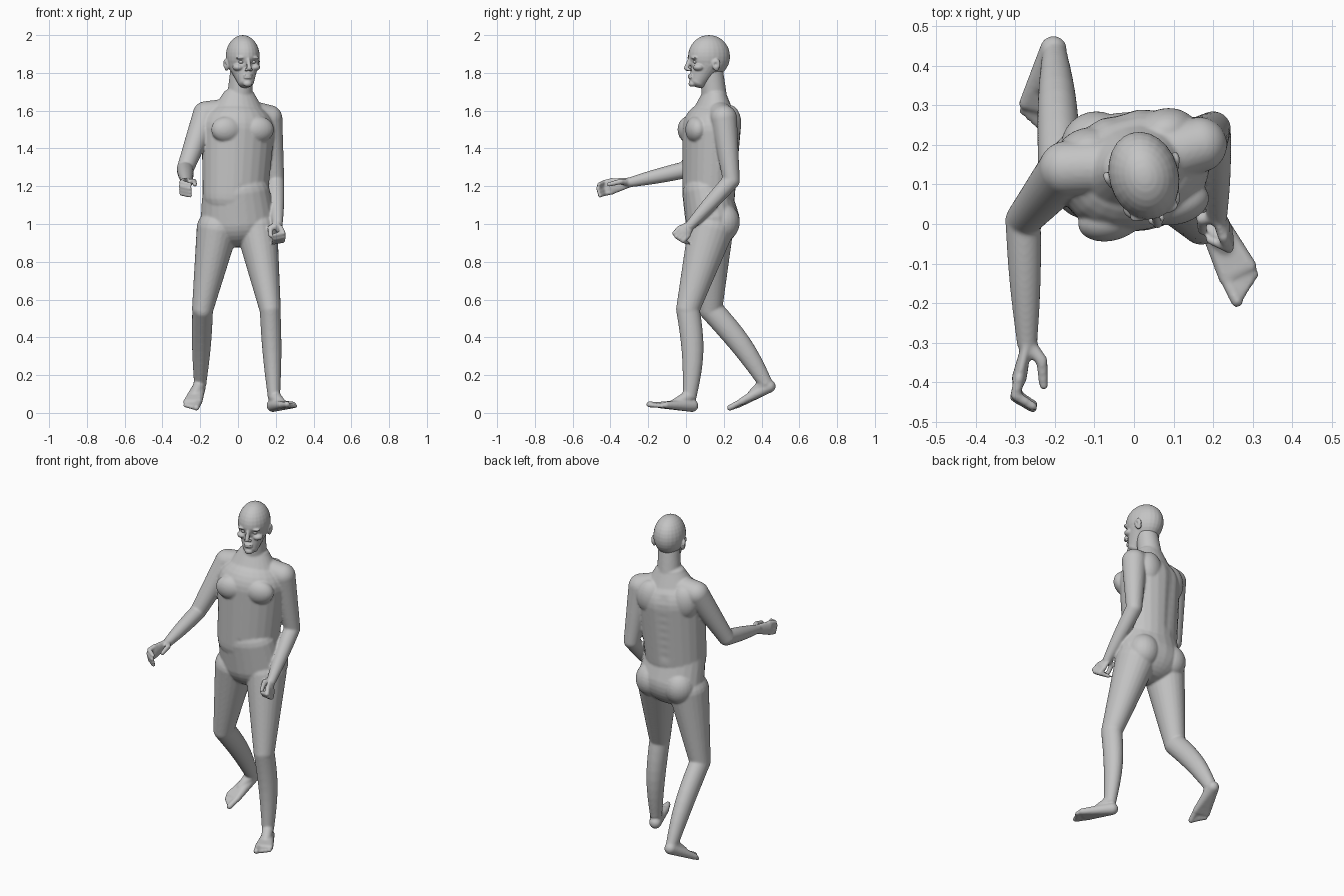
import bpy
import bmesh
import math
from mathutils import Vector, Matrix

cube = bpy.data.objects.get("Cube")
if cube:
    bpy.data.objects.remove(cube, do_unlink=True)

skin = bpy.data.materials.new("matte grey")
skin.use_nodes = True
GREY = (0.55, 0.55, 0.55, 1)
skin.diffuse_color = GREY
skin.node_tree.nodes["Principled BSDF"].inputs["Base Color"].default_value = GREY

X, Y, Z = Matrix.Identity(3)
SIDES = 24
STEPS = 8


def bone(bm, start, end, r_start, r_end, depth=1.0, bulge=0.0, bow=Vector(), side=X, cap=1.0):
    """Tapered limb with round ends; depth flattens it, bulge and bow shape its middle."""
    start, end = Vector(start), Vector(end)
    along = (end - start).normalized()
    across = (side - along * side.dot(along)).normalized()
    front = along.cross(across)

    # Stations along the limb: rounded cap, shaft, rounded cap
    stations = []
    angles = [math.pi / 2 * k / STEPS for k in range(1, STEPS)]
    for angle in reversed(angles):
        reach = r_start * min(depth, 1) * cap * math.sin(angle)
        stations.append((start - along * reach, r_start * math.cos(angle)))
    for k in range(STEPS + 1):
        t = k / STEPS
        swell = math.sin(math.pi * t)
        radius = r_start + (r_end - r_start) * t + bulge * swell
        stations.append((start.lerp(end, t) + bow * swell, radius))
    for angle in angles:
        reach = r_end * min(depth, 1) * cap * math.sin(angle)
        stations.append((end + along * reach, r_end * math.cos(angle)))

    loops = []
    for centre, radius in stations:
        turn = [math.tau * k / SIDES for k in range(SIDES)]
        loops.append([bm.verts.new(centre + (across * math.cos(a) + front * depth * math.sin(a)) * radius)
                      for a in turn])
    for low, high in zip(loops, loops[1:]):
        for k in range(SIDES):
            n = (k + 1) % SIDES
            bm.faces.new((low[k], low[n], high[n], high[k]))
    bm.faces.new(loops[0][::-1])
    bm.faces.new(loops[-1])


def ball(bm, centre, radii, frame=Matrix(), tilt=0):
    """Ellipsoid placed inside a frame."""
    place = frame @ Matrix.Translation(centre) @ Matrix.Rotation(tilt, 4, "X")
    bmesh.ops.create_uvsphere(bm, u_segments=SIDES, v_segments=STEPS * 2, radius=1,
                              matrix=place @ Matrix.Diagonal((*radii, 1)))


def finish(bm, name, voxel, dents=()):
    """Fuse the overlapping volumes into one skin, then press in the dents."""
    bmesh.ops.recalc_face_normals(bm, faces=bm.faces)
    mesh = bpy.data.meshes.new(name)
    bm.to_mesh(mesh)
    bm.free()
    ob = bpy.data.objects.new(name, mesh)
    bpy.context.scene.collection.objects.link(ob)
    remesh = ob.modifiers.new("fuse", "REMESH")
    remesh.mode = "VOXEL"
    remesh.voxel_size = voxel
    smooth = ob.modifiers.new("soften", "SMOOTH")
    smooth.factor = 0.5
    smooth.iterations = 6
    depsgraph = bpy.context.evaluated_depsgraph_get()
    fused = bpy.data.meshes.new_from_object(ob.evaluated_get(depsgraph))
    ob.modifiers.clear()
    ob.data = fused
    for centre, radius, push in dents:
        for v in fused.vertices:
            distance = (v.co - centre).length / radius
            if distance < 3:
                v.co += push * math.exp(-distance * distance)
    fused.materials.clear()
    fused.materials.append(skin)
    fused.shade_smooth()


def arm(bm, shoulder, elbow, wrist):
    bone(bm, (0, .15, 1.6), shoulder, .07, .07)
    bone(bm, shoulder, elbow, .07, .045)
    bone(bm, elbow, wrist, .045, .026, bulge=.004)


def hand(bm, wrist, knuckles, across, curl):
    """Palm, four fingers bent once, and a thumb; across runs from index to little finger."""
    wrist, knuckles = Vector(wrist), Vector(knuckles)
    across, curl = Vector(across).normalized(), Vector(curl).normalized()
    ahead = (knuckles - wrist).normalized()
    bone(bm, wrist, knuckles, .028, .042, depth=.45, side=across)
    for i in range(4):
        base = knuckles + across * .02 * (i - 1.5)
        middle = base + ahead * (.05 - .005 * abs(i - 1))
        bone(bm, base, middle, .014, .013)
        bone(bm, middle, middle + curl * .055, .013, .011)
    joint = wrist - across * .02 + curl * .05 + ahead * .02
    bone(bm, wrist, joint, .02, .015)
    bone(bm, joint, joint + ahead * .055 + curl * .02, .015, .012)


def leg(bm, hip, knee, ankle):
    bone(bm, hip, knee, .11, .057, depth=1.1)
    bone(bm, knee, ankle, .055, .033, depth=1.15, bulge=.006, bow=Y * .02)


def foot(bm, ankle, heel, forward, out):
    """Five rays fan from the heel to the toes; out points local x at the little toe."""
    f = Vector(forward).normalized()
    s = f.cross(Z).normalized()
    frame = Matrix((s, f, s.cross(f))).transposed().to_4x4()
    frame.translation = heel
    bone(bm, ankle, frame @ Vector((0, .1, .035)), .034, .026)
    for i in range(5):
        x = out * .017 * (i - 2)
        r = .012 if i else .016
        root = frame @ Vector((x, .17, .02))
        bone(bm, frame @ Vector((0, 0, .036)), root, .034, .018)
        bone(bm, root, frame @ Vector((x, .235 - .01 * i, r)), r, r)


# Torso: the chest is turned against the hips
body = bmesh.new()
chest = Matrix.Translation((0, .13, 0)) @ Matrix.Rotation(math.radians(14), 4, "Z")
chest_side = chest.to_3x3() @ X
bone(body, (0, .14, 1.02), (-.01, .11, 1.16), .2, .18, depth=.72)
bone(body, (-.015, .12, 1.15), (0, .135, 1.5), .175, .195, depth=.78, side=chest_side)
bone(body, (0, .14, 1.52), (.005, .15, 1.69), .19, .085, depth=.75, side=chest_side, cap=.4)
bone(body, (.005, .155, 1.62), (.02, .135, 1.82), .07, .06)
for s in (-1, 1):
    ball(body, (s * .085, -.1, 1.5), (.085, .055, .07), chest)
    ball(body, (s * .1, .08, 1.53), (.08, .06, .1), chest)
    ball(body, (s * .095, .195, 1.01), (.09, .09, .1))

# Right arm reaches forward, left arm hangs with a bent elbow
wrist_r, wrist_l = (-.27, -.3, 1.22), (.21, .02, .99)
arm(body, (-.17, .14, 1.58), (-.28, .01, 1.29), wrist_r)
hand(body, wrist_r, (-.29, -.39, 1.2), -Z, (.8, -.5, -.2))
arm(body, (.165, .2, 1.56), (.2, .24, 1.23), wrist_l)
hand(body, wrist_l, (.225, -.01, .96), Y - Z, (-.9, .4, -.2))

# Left leg carries the weight, right leg trails behind
ankle_l, ankle_r = (.19, .02, .09), (-.2, .42, .16)
leg(body, (.1, .13, .97), (.17, .01, .55), ankle_l)
foot(body, ankle_l, (.187, .028, .003), (.4, -.8, .1), -1)
leg(body, (-.11, .13, .97), (-.187, .13, .55), ankle_r)
foot(body, ankle_r, (-.2, .455, .108), (-.06, -.24, -.11), 1)

# Navel and spine groove
groove = chest.to_3x3() @ Y * -.007
dents = [(Vector((.02, -.03, 1.2)), .012, Y * .014)]
dents += [(chest @ Vector((0, .15, 1.2 + .05 * k)), .03, groove) for k in range(8)]
finish(body, "body", .006, dents)

# Head, turned slightly to its left: skull, jaw, nose, mouth
head = bmesh.new()
face = Matrix.Translation((.025, .122, 0)) @ Matrix.Rotation(math.radians(16), 4, "Z")
turn = face.to_3x3()
ball(head, (0, 0, 1.887), (.088, .113, .113), face)
bone(head, face @ Vector((0, -.02, 1.84)), face @ Vector((0, -.065, 1.75)), .08, .043, side=turn @ X, cap=.6)
nose_tip = face @ Vector((0, -.125, 1.825))
bone(head, face @ Vector((0, -.106, 1.875)), nose_tip, .009, .013)
for z in (1.787, 1.775):
    ball(head, (0, -.1, z), (.025, .016, .007), face)
ball(head, (0, -.094, 1.743), (.024, .018, .017), face)
for s in (-1, 1):
    # Nostril, brow, cheek, ear and its rim
    ball(head, (s * .013, -.113, 1.816), (.009, .012, .008), face)
    ball(head, (s * .036, -.092, 1.88), (.028, .018, .009), face)
    ball(head, (s * .045, -.07, 1.83), (.03, .03, .02), face)
    ball(head, (s * .084, .012, 1.842), (.013, .02, .033), face, .25)
    ball(head, (s * .091, .02, 1.85), (.009, .016, .026), face, .25)

# Eye sockets and ear hollows
hollows = []
for s in (-1, 1):
    hollows.append((face @ Vector((s * .033, -.102, 1.858)), .017, turn @ Y * .011))
    hollows.append((face @ Vector((s * .1, .008, 1.845)), .01, turn @ X * -s * .008))
finish(head, "head", .004, hollows)

# Closed eyelids
eyes = bmesh.new()
for s in (-1, 1):
    ball(eyes, (s * .033, -.083, 1.858), (.015, .014, .01), face)
finish(eyes, "eyelids", .002)
